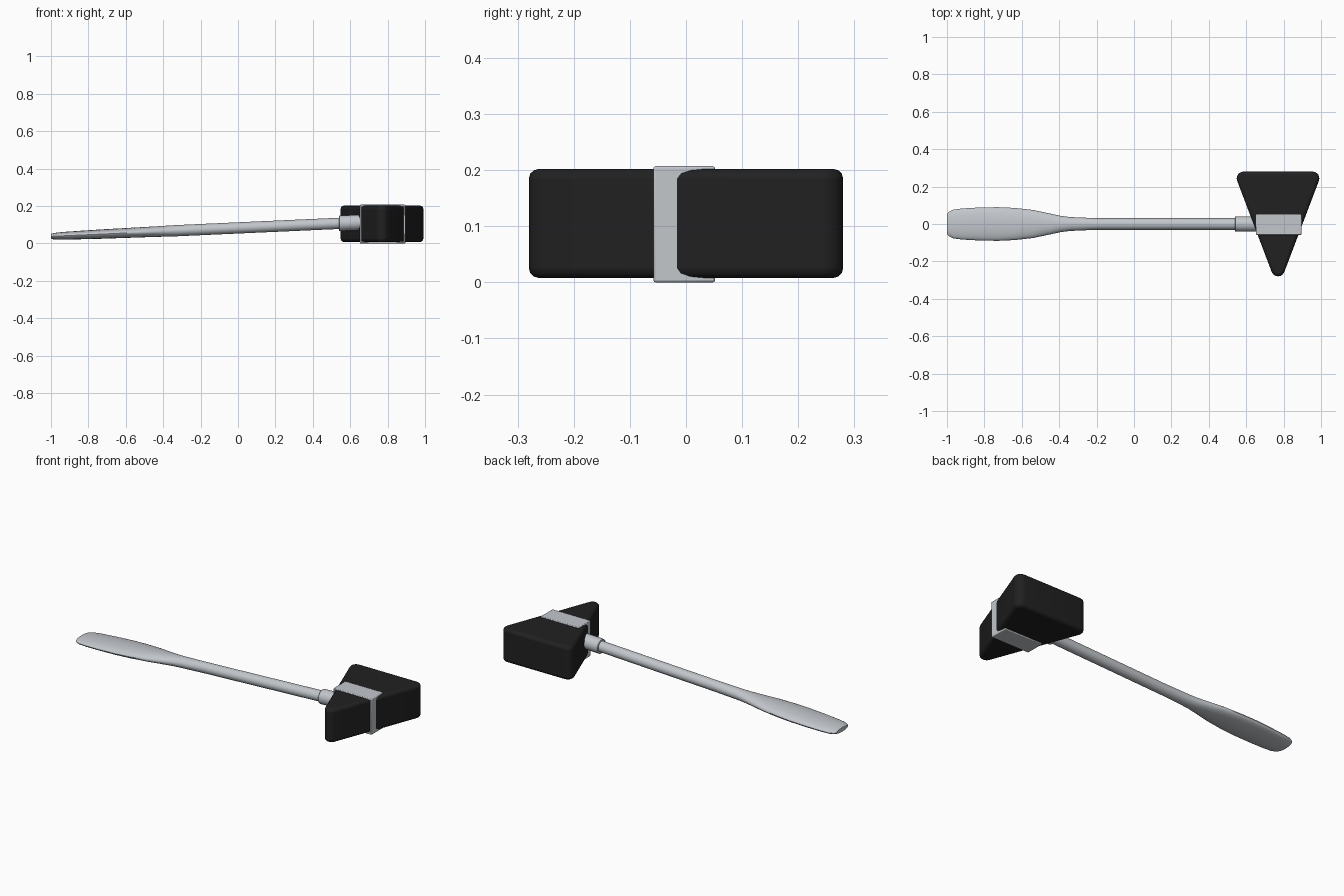
import bpy, bmesh, math
from mathutils import Vector

cube = bpy.data.objects.get("Cube")
if cube:
    bpy.data.objects.remove(cube, do_unlink=True)


def material(name, color, metallic=0.0):
    m = bpy.data.materials.new(name)
    m.use_nodes = True
    m.diffuse_color = color
    m.node_tree.nodes["Principled BSDF"].inputs["Base Color"].default_value = color
    return m


steel = material("brushed steel", (0.54, 0.57, 0.6, 1))
rubber = material("black rubber", (0.015, 0.015, 0.015, 1))


def finish(name, bm, mat, bevel=0.0, segments=2, angle=35):
    """Turn a bmesh into a shaded object, optionally with rounded edges."""
    bmesh.ops.recalc_face_normals(bm, faces=bm.faces)
    mesh = bpy.data.meshes.new(name)
    bm.to_mesh(mesh)
    bm.free()
    mesh.materials.append(mat)
    ob = bpy.data.objects.new(name, mesh)
    bpy.context.collection.objects.link(ob)
    if bevel:
        mod = ob.modifiers.new("Rounded edges", "BEVEL")
        mod.width, mod.segments = bevel, segments
        mod.limit_method, mod.angle_limit = "ANGLE", math.radians(50)
    bpy.ops.object.select_all(action="DESELECT")
    ob.select_set(True)
    bpy.context.view_layer.objects.active = ob
    bpy.ops.object.shade_smooth_by_angle(angle=math.radians(angle))
    return ob


def loft(name, sections, mat, sides=24, **kw):
    """Skin elliptical sections (x, half width, half height) along the handle axis."""
    bm = bmesh.new()
    rings = []
    for x, w, h in sections:
        z = 0.083 + 0.045 * x
        rings.append([bm.verts.new((x, w * math.cos(math.tau * i / sides),
                                    z + h * math.sin(math.tau * i / sides)))
                      for i in range(sides)])
    for a, b in zip(rings, rings[1:]):
        for i in range(sides):
            j = (i + 1) % sides
            bm.faces.new((a[i], a[j], b[j], b[i]))
    bm.faces.new(rings[0])
    bm.faces.new(rings[-1])
    return finish(name, bm, mat, **kw)


# Handle: flattened paddle grip that narrows into a round shaft
loft("handle", [
    (-1.0, 0.052, 0.012), (-0.99, 0.066, 0.016), (-0.965, 0.077, 0.019),
    (-0.92, 0.083, 0.021), (-0.83, 0.088, 0.023), (-0.73, 0.09, 0.025),
    (-0.64, 0.086, 0.026), (-0.54, 0.075, 0.027), (-0.45, 0.056, 0.028),
    (-0.39, 0.043, 0.029), (-0.34, 0.037, 0.03), (-0.2, 0.031, 0.03),
    (0.58, 0.031, 0.03)], steel)

# Collar joining the shaft to the band
loft("collar", [(0.54, 0.041, 0.041), (0.66, 0.041, 0.041)], steel, bevel=0.003)

# Head: rounded triangular rubber prism
bm = bmesh.new()
radius = 0.036
outline = []
for cx, cy, start, sweep in ((0.77, -0.244, 200, 140),
                             (0.955, 0.244, -20, 110),
                             (0.585, 0.244, 90, 110)):
    for i in range(7):
        a = math.radians(start + sweep * i / 6)
        outline.append(bm.verts.new((cx + radius * math.cos(a),
                                     cy + radius * math.sin(a), 0.008)))
base = bm.faces.new(outline)
top = bmesh.ops.extrude_face_region(bm, geom=[base])["geom"]
bmesh.ops.translate(bm, vec=(0, 0, 0.194),
                    verts=[v for v in top if isinstance(v, bmesh.types.BMVert)])
finish("rubber_head", bm, rubber, bevel=0.017, segments=3)

# Band: rectangular metal loop around the head
bm = bmesh.new()
center = Vector((0.773, -0.003, 0.1035))


def loop(half_x, half_z, y):
    return [bm.verts.new(center + Vector((sx * half_x, y, sz * half_z)))
            for sx, sz in ((-1, -1), (1, -1), (1, 1), (-1, 1))]


rings = [loop(0.122, 0.1035, -0.055), loop(0.122, 0.1035, 0.055),
         loop(0.112, 0.0935, 0.055), loop(0.112, 0.0935, -0.055)]
for k in range(4):
    a, b = rings[k], rings[(k + 1) % 4]
    for i in range(4):
        j = (i + 1) % 4
        bm.faces.new((a[i], a[j], b[j], b[i]))
finish("head_band", bm, steel, bevel=0.004)
